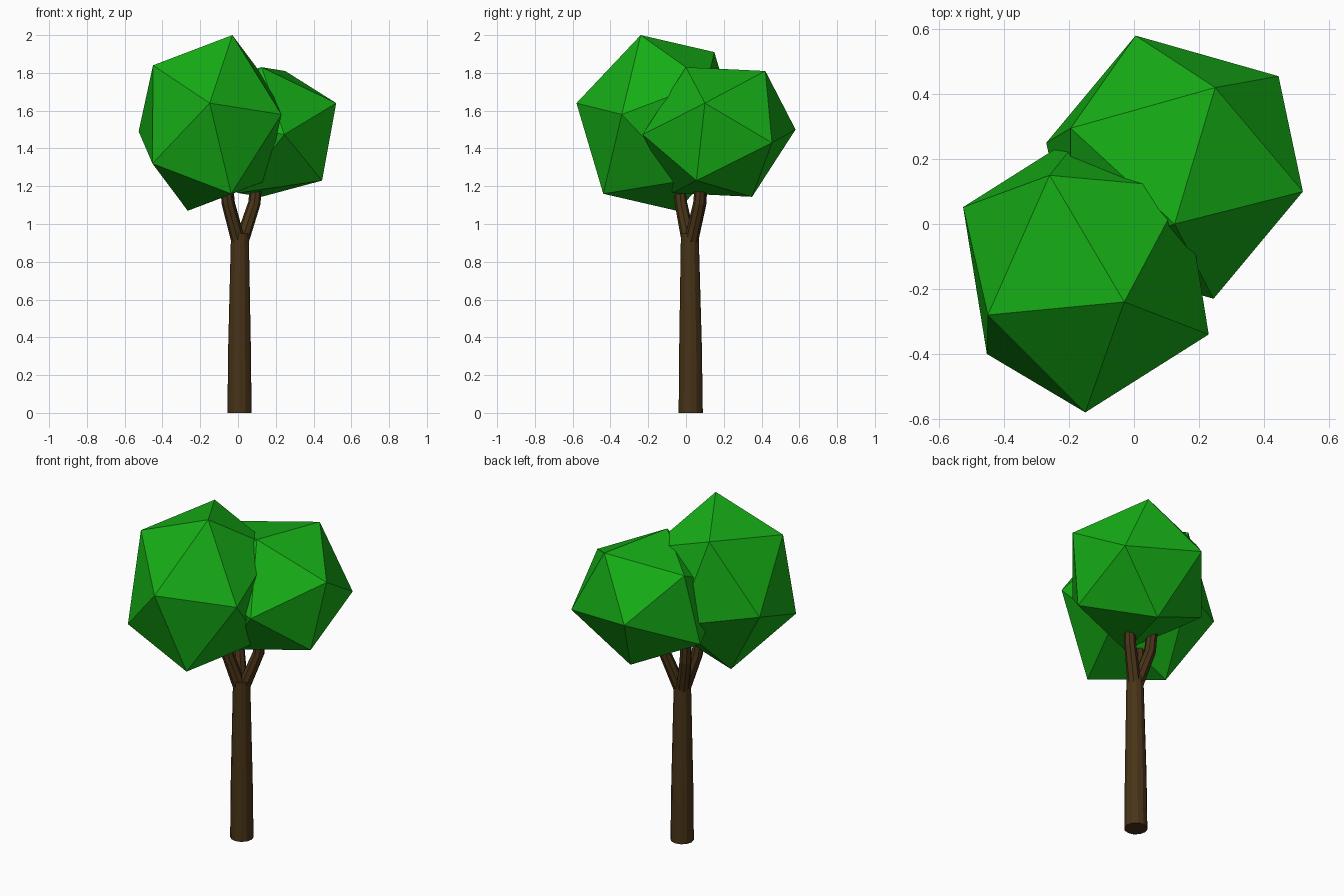
import bpy, bmesh
from math import cos, sin, tau
from mathutils import Vector

if "Cube" in bpy.data.objects:
    bpy.data.objects.remove(bpy.data.objects["Cube"])


def material(name, rgb):
    m = bpy.data.materials.new(name)
    m.diffuse_color = (*rgb, 1)
    m.use_nodes = True
    m.node_tree.nodes["Principled BSDF"].inputs["Base Color"].default_value = m.diffuse_color
    return m


LEAF = material("leaf_green", (0.008, 0.42, 0.008))
BARK = material("bark_brown", (0.065, 0.034, 0.009))


def finish(bm, name, mat):
    bmesh.ops.recalc_face_normals(bm, faces=bm.faces)
    me = bpy.data.meshes.new(name)
    bm.to_mesh(me)
    bm.free()
    me.materials.append(mat)
    ob = bpy.data.objects.new(name, me)
    bpy.context.collection.objects.link(ob)


def crown(name, centre, corners):
    """Stretched icosahedron: six corners, each mirrored through the centre."""
    bm = bmesh.new()
    c = Vector(centre)
    for p in corners:
        bm.verts.new(p)
        bm.verts.new(2 * c - Vector(p))
    bmesh.ops.convex_hull(bm, input=bm.verts)
    finish(bm, name, LEAF)


def limb(name, path, sides):
    """Tapered tube through (x, y, z, radius) stations."""
    bm = bmesh.new()
    pts = [Vector(p[:3]) for p in path]
    rings = []
    for i, p in enumerate(path):
        d = pts[min(i + 1, len(pts) - 1)] - pts[max(i - 1, 0)]
        turn = Vector((0, 0, 1)).rotation_difference(d)
        rings.append([bm.verts.new(pts[i] + turn @ Vector(
            (p[3] * cos(tau * k / sides), p[3] * sin(tau * k / sides), 0)))
            for k in range(sides)])
    for a, b in zip(rings, rings[1:]):
        for k in range(sides):
            n = (k + 1) % sides
            bm.faces.new((a[k], a[n], b[n], b[k]))
    bm.faces.new(rings[0])
    bm.faces.new(rings[-1])
    finish(bm, name, BARK)


# Foliage
crown("front_crown", (-0.148, -0.144, 1.535), [
    (-0.03, -0.24, 2.0), (-0.45, -0.28, 1.84), (-0.15, -0.58, 1.64),
    (0.23, -0.34, 1.58), (-0.26, 0.15, 1.91), (-0.453, -0.40, 1.32)])
crown("back_crown", (0.125, 0.175, 1.487), [
    (0.125, 0.0, 1.83), (0.25, 0.42, 1.81), (0.52, 0.10, 1.64),
    (0.005, 0.58, 1.50), (0.445, 0.455, 1.43), (0.445, 0.055, 1.23)])

# Trunk
limb("trunk", [(0.008, 0.025, 0, 0.064), (0.008, 0.024, 0.35, 0.060),
               (0.01, 0.02, 0.95, 0.047)], 12)

# Branches, bending upward into the foliage
for name, x, y, top in (("front_branch", -0.065, -0.035, 1.20),
                        ("right_branch", 0.10, 0.08, 1.25),
                        ("back_branch", -0.06, 0.085, 1.25)):
    limb(name, [(0.01, 0.02, 0.88, 0.038),
                (0.01 + (x - 0.01) * 0.3, 0.02 + (y - 0.02) * 0.3, 0.96, 0.036),
                (0.01 + (x - 0.01) * 0.85, 0.02 + (y - 0.02) * 0.85, 1.11, 0.033),
                (x, y, top, 0.030)], 8)
